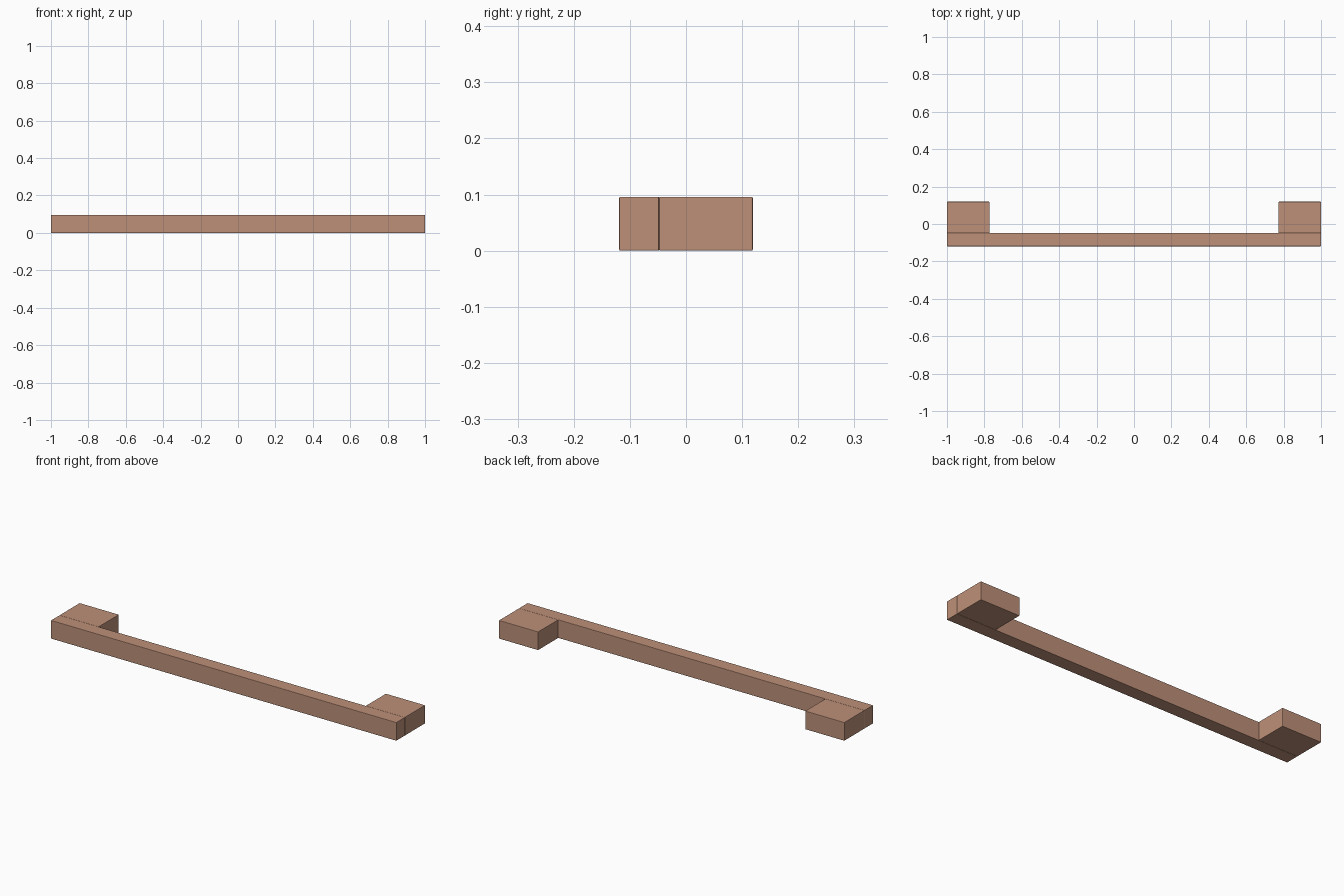
import bpy

if "Cube" in bpy.data.objects:
    bpy.data.objects.remove(bpy.data.objects["Cube"])

HEIGHT = 0.096
wood = bpy.data.materials.new("wood")
wood.diffuse_color = (0.51, 0.28, 0.19, 1)
wood.use_nodes = True
wood.node_tree.nodes["Principled BSDF"].inputs["Base Color"].default_value = wood.diffuse_color


def box(name, x0, x1, y0, y1):
    """Lightly chamfered plank standing on the ground."""
    bpy.ops.mesh.primitive_cube_add(
        size=1, location=((x0 + x1) / 2, (y0 + y1) / 2, HEIGHT / 2))
    ob = bpy.context.object
    ob.name = name
    ob.scale = (x1 - x0, y1 - y0, HEIGHT)
    bpy.ops.object.transform_apply(location=False, rotation=False, scale=True)
    ob.data.materials.append(wood)
    bevel = ob.modifiers.new("edge_chamfer", 'BEVEL')
    bevel.width = 0.002
    bevel.segments = 2
    return ob


# Long front rail
box("front_rail", -1, 1, -0.119, -0.048)

# Mounting blocks behind each end
box("left_block", -1, -0.773, -0.048, 0.119)
box("right_block", 0.773, 1, -0.048, 0.119)
